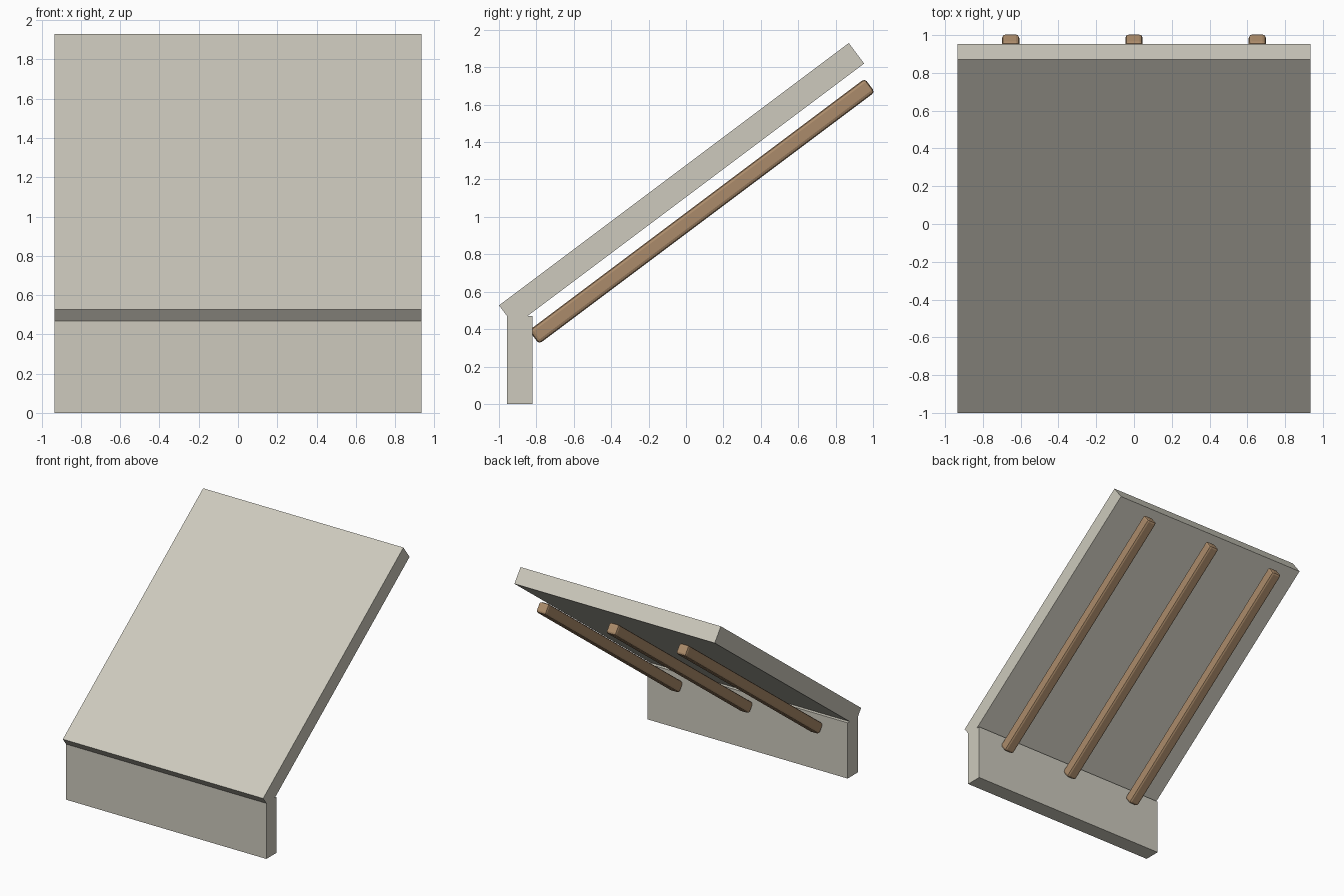
import bpy
import math
from mathutils import Matrix, Vector

cube = bpy.data.objects.get("Cube")
if cube:
    bpy.data.objects.remove(cube, do_unlink=True)


def make_material(name, rgb):
    mat = bpy.data.materials.new(name)
    mat.use_nodes = True
    mat.diffuse_color = (*rgb, 1)
    mat.node_tree.nodes["Principled BSDF"].inputs["Base Color"].default_value = (*rgb, 1)
    return mat


def make_box(name, size, centre, mat, tilt=0.0, bevel=0.0):
    """Box of the given size, tilted about x around its own centre."""
    bpy.ops.mesh.primitive_cube_add(size=1)
    obj = bpy.context.object
    obj.name = name
    obj.data.transform(Matrix.Diagonal((*size, 1)))
    obj.location = centre
    obj.rotation_euler.x = tilt
    obj.data.materials.append(mat)
    if bevel:
        mod = obj.modifiers.new("Bevel", 'BEVEL')
        mod.width = bevel
        mod.segments = 2
    return obj


concrete = make_material("pale concrete", (0.61, 0.59, 0.51))
wood = make_material("brown wood", (0.41, 0.26, 0.145))

WIDTH = 1.87
THICK = 0.137
TILT = math.atan2(3, 4)
along = Vector((0, math.cos(TILT), math.sin(TILT)))
normal = Vector((0, -math.sin(TILT), math.cos(TILT)))

# Sloping slab, placed from its lower front top edge
length = 2.338
front_edge = Vector((0, -1, 0.527))
slab_centre = front_edge + along * length / 2 - normal * THICK / 2
make_box("sloping_slab", (WIDTH, length, THICK), slab_centre, concrete, TILT)

# Upright wall under the low end
make_box("front_wall", (WIDTH, THICK, 0.47), (0, -0.888, 0.235), concrete)

# Round-edged beams hanging parallel to the slab
for side, x in (("right", -0.653), ("middle", 0), ("left", 0.653)):
    make_box(side + "_beam", (0.092, 2.245, 0.09), (x, 0.085, 1.03), wood, TILT, 0.018)
